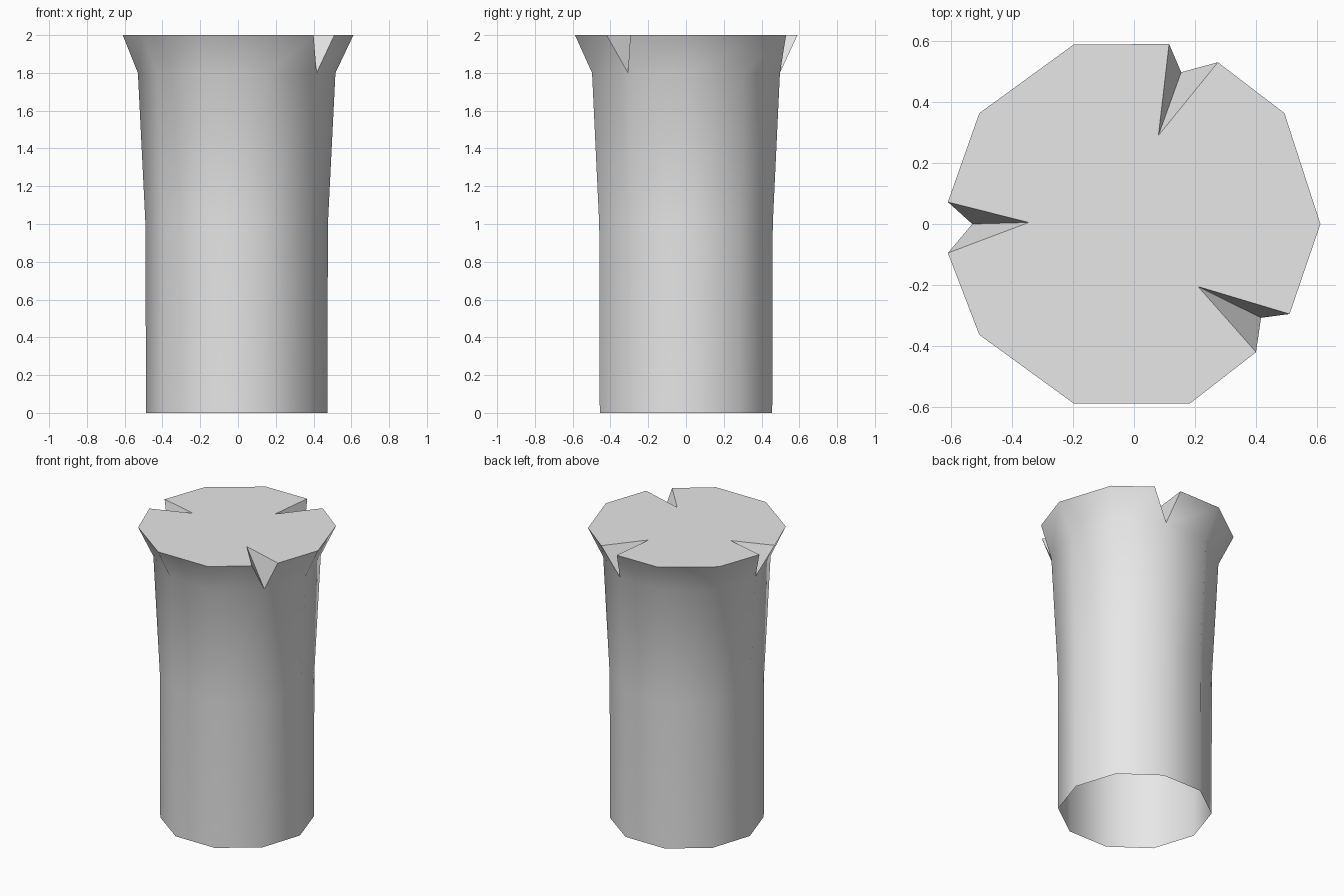
import bpy, bmesh, math

cube = bpy.data.objects.get("Cube")
if cube:
    bpy.data.objects.remove(cube, do_unlink=True)

SIDES = 10
CENTRE_X = -0.007

# One plain grey stone colour
stone = bpy.data.materials.new("grey_stone")
stone.use_nodes = True
colour = (0.8, 0.8, 0.8, 1.0)
stone.diffuse_color = colour
stone.node_tree.nodes["Principled BSDF"].inputs["Base Color"].default_value = colour

bm = bmesh.new()


def corner(i, radius, z):
    a = math.tau * i / SIDES
    return bm.verts.new((CENTRE_X + radius * math.cos(a), radius * math.sin(a), z))


# Shaft: stacked ten-sided rings, open underneath
rings = [[corner(i, r, z) for i in range(SIDES)]
         for r, z in ((0.48, 0), (0.483, 1.0), (0.523, 1.8))]
for low, high in zip(rings, rings[1:]):
    for i in range(SIDES):
        j = (i + 1) % SIDES
        bm.faces.new((low[i], low[j], high[j], high[i]))

# Rim: chipped corners become a start, an inner tip and an end point
chips = {
    2: ((0.275, 0.53), (0.08, 0.29), (0.115, 0.59)),
    5: ((-0.61, 0.072), (-0.345, 0.005), (-0.61, -0.095)),
    9: ((0.40, -0.42), (0.21, -0.205), (0.51, -0.295)),
}
rim = []
for i in range(SIDES):
    if i in chips:
        rim.append([bm.verts.new((x, y, 2.0)) for x, y in chips[i]])
    else:
        rim.append([corner(i, 0.618, 2.0)])

# Flared collar and the two faces inside each chip
neck = rings[-1]
for i in range(SIDES):
    j = (i + 1) % SIDES
    bm.faces.new((neck[i], neck[j], rim[j][0], rim[i][-1]))
    for first, second in zip(rim[i], rim[i][1:]):
        bm.faces.new((neck[i], second, first))

# Flat top
bm.faces.new([v for group in rim for v in group])

mesh = bpy.data.meshes.new("chipped_pillar")
bm.to_mesh(mesh)
bm.free()
mesh.materials.append(stone)
pillar = bpy.data.objects.new("chipped_pillar", mesh)
bpy.context.collection.objects.link(pillar)

# Smooth round the shaft, crisp at the rim and chips
bpy.ops.object.select_all(action="DESELECT")
pillar.select_set(True)
bpy.context.view_layer.objects.active = pillar
bpy.ops.object.shade_smooth_by_angle(angle=math.radians(45))
